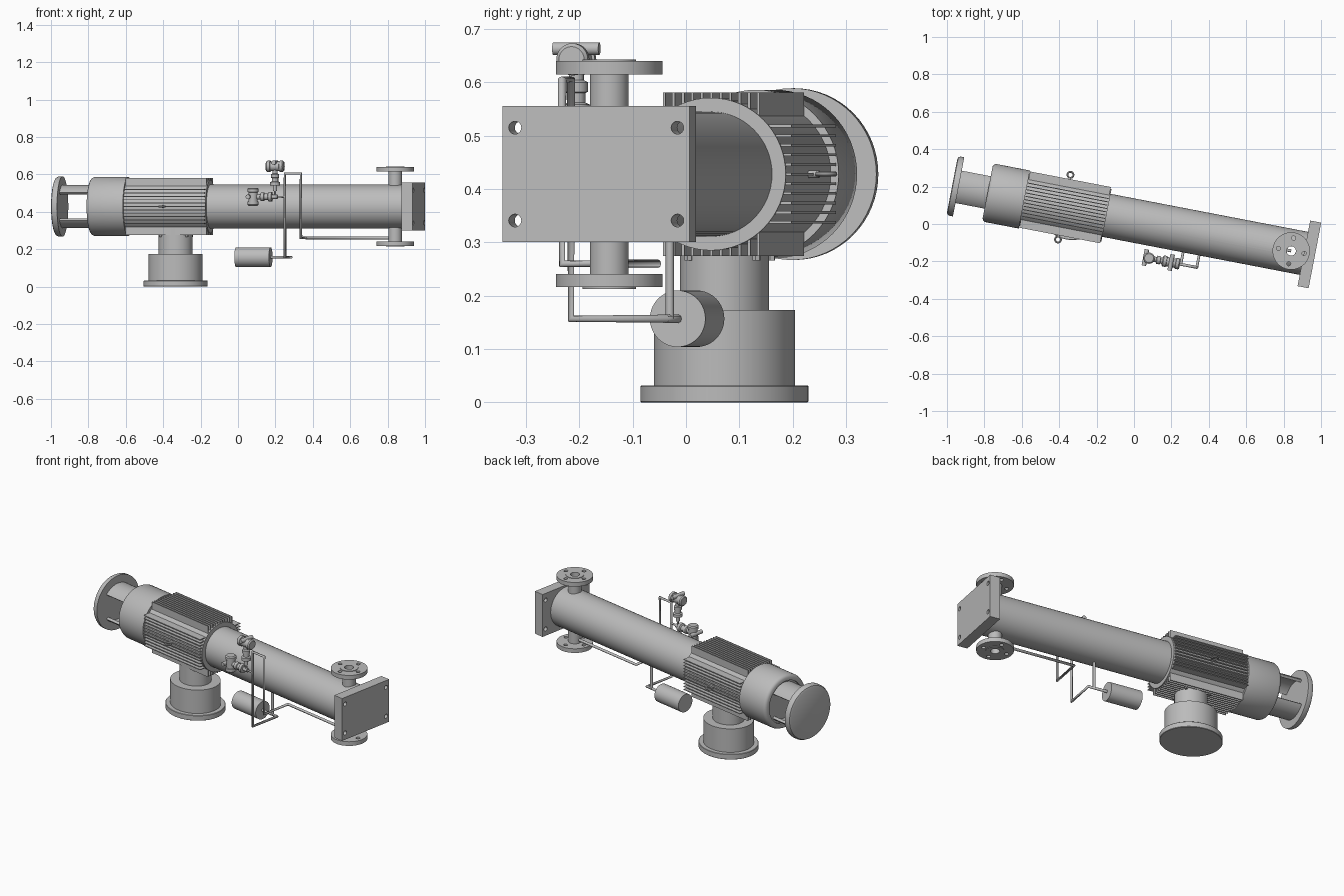
import bpy, bmesh, math
from mathutils import Matrix, Vector

cube = bpy.data.objects.get("Cube")
if cube:
    bpy.data.objects.remove(cube)

grey = bpy.data.materials.new("machine grey")
grey.use_nodes = True
COLOUR = (0.5, 0.5, 0.5, 1)
grey.diffuse_color = COLOUR
grey.node_tree.nodes["Principled BSDF"].inputs["Base Color"].default_value = COLOUR

# Machine frame: x runs along the shaft, which is turned a little about z
AXIS_Z = 0.428
FRAME = Matrix.Translation((0, 0.018, AXIS_Z)) @ Matrix.Rotation(math.radians(-10.9), 4, 'Z')
ALONG_X = Matrix.Rotation(math.radians(90), 4, 'Y')
ALONG_Y = Matrix.Rotation(math.radians(-90), 4, 'X')


def at(x, y, z):
    return Matrix.Translation((x, y, z))


def finish(name, bm, smooth=True, local=Matrix()):
    bmesh.ops.recalc_face_normals(bm, faces=bm.faces)
    mesh = bpy.data.meshes.new(name)
    bm.to_mesh(mesh)
    bm.free()
    obj = bpy.data.objects.new(name, mesh)
    bpy.context.collection.objects.link(obj)
    obj.matrix_world = FRAME @ local
    mesh.materials.append(grey)
    if smooth:
        bpy.ops.object.select_all(action='DESELECT')
        obj.select_set(True)
        bpy.context.view_layer.objects.active = obj
        bpy.ops.object.shade_smooth_by_angle(angle=math.radians(35))
    return obj


def lathe(name, profile, local=Matrix(), sides=48, start=0, sweep=math.tau, closed=False):
    """Turn (radius, height) points about the local z axis."""
    bm = bmesh.new()
    pts = [bm.verts.new((r, 0, h)) for r, h in profile]
    edges = [bm.edges.new(p) for p in zip(pts, pts[1:])]
    if closed:
        edges.append(bm.edges.new((pts[-1], pts[0])))
    bmesh.ops.rotate(bm, verts=pts, matrix=Matrix.Rotation(start, 3, 'Z'))
    bmesh.ops.spin(bm, geom=pts + edges, axis=(0, 0, 1), cent=(0, 0, 0),
                   angle=sweep, steps=sides)
    bmesh.ops.remove_doubles(bm, verts=bm.verts, dist=1e-5)
    if sweep < math.tau:
        bmesh.ops.holes_fill(bm, edges=[e for e in bm.edges if e.is_boundary])
    return finish(name, bm, True, local)


def rod(name, radius, low, high, local=Matrix(), sides=32):
    return lathe(name, [(0, low), (radius, low), (radius, high), (0, high)], local, sides)


def boxes(name, items):
    bm = bmesh.new()
    for centre, size in items:
        bmesh.ops.create_cube(bm, size=1, matrix=at(*centre) @ Matrix.Diagonal((*size, 1)))
    return finish(name, bm, False)


def drill(obj, centres, radius, turn=Matrix()):
    """Cut round through holes with one temporary cutter."""
    bm = bmesh.new()
    for c in centres:
        bmesh.ops.create_cone(bm, cap_ends=True, segments=24, radius1=radius, radius2=radius,
                              depth=2 if len(centres) == 1 else 0.2, matrix=at(*c) @ turn)
    cutter = finish("cutter", bm, False)
    cutter.hide_render = True
    mod = obj.modifiers.new("holes", 'BOOLEAN')
    mod.operation, mod.object, mod.solver = 'DIFFERENCE', cutter, 'EXACT'
    bpy.ops.object.select_all(action='DESELECT')
    bpy.context.view_layer.objects.active = obj
    obj.select_set(True)
    bpy.ops.object.modifier_apply(modifier=mod.name)
    bpy.data.objects.remove(cutter)


def pipe(name, points, radius=0.008):
    """Square-cornered pipe run: a poly curve with a round bevel."""
    curve = bpy.data.curves.new(name, 'CURVE')
    curve.dimensions = '3D'
    curve.bevel_depth, curve.bevel_resolution, curve.use_fill_caps = radius, 3, True
    spline = curve.splines.new('POLY')
    spline.points.add(len(points) - 1)
    for p, co in zip(spline.points, points):
        p.co = (co[0], co[1], co[2] - AXIS_Z, 1)
    curve.materials.append(grey)
    obj = bpy.data.objects.new(name, curve)
    bpy.context.collection.objects.link(obj)
    obj.matrix_world = FRAME


# Main barrel, open along the nozzle bore
barrel = rod("barrel", 0.117, -0.16, 0.93, ALONG_X, 64)
NOZZLE = 0.856
drill(barrel, [(NOZZLE, 0, 0)], 0.025)

# End plate with four bolt holes
plate = boxes("end_plate", [((0.955, 0, 0), (0.06, 0.357, 0.255))])
drill(plate, [(0.955, y, z) for y in (-0.155, 0.155) for z in (-0.087, 0.087)], 0.012, ALONG_X)

# Upper and lower flanged nozzles
for name, side in (("upper", 1), ("lower", -1)):
    flip = at(NOZZLE, 0, 0) @ Matrix.Diagonal((1, 1, side, 1))
    lathe(name + "_nozzle", [(0.025, 0.1), (0.0365, 0.1), (0.0365, 0.19), (0.025, 0.19)],
          flip, 32, closed=True)
    flange = lathe(name + "_flange", [(0.025, 0.187), (0.1, 0.187), (0.1, 0.212), (0.05, 0.212),
                                      (0.05, 0.215), (0.025, 0.215)], flip, 48, closed=True)
    # holes are cut in the flange's own space, which shares the machine frame
    drill(flange, [(NOZZLE + 0.07 * math.cos(a), 0.07 * math.sin(a), side * 0.2)
                   for a in (0, math.pi / 2, math.pi, -math.pi / 2)], 0.011)

# Motor core, cooling fins on four sides, and fan cover
rod("motor_core", 0.143, -0.6, -0.15, ALONG_X, 64)
FIN_LENGTH, FIN_MID, FIN_SPAN = 0.44, -0.375, 0.306
steps = [0.018 * i for i in range(-5, 6)]
boxes("upright_fins", [((FIN_MID, o, 0), (FIN_LENGTH, 0.005, FIN_SPAN)) for o in steps])
boxes("level_fins", [((FIN_MID, 0, o), (FIN_LENGTH, FIN_SPAN, 0.005)) for o in steps])
lathe("fan_cover", [(0, -0.785), (0.125, -0.785), (0.125, -0.797), (0.143, -0.797), (0.153, -0.791),
                    (0.158, -0.78), (0.158, -0.597), (0, -0.597)], ALONG_X, 64)

# Lantern arms between fan cover and end disc
for name, centre in (("upper", math.pi), ("lower", 0)):
    half = math.radians(50)
    lathe(name + "_lantern_arm", [(0.1, -0.96), (0.115, -0.96), (0.115, -0.78), (0.1, -0.78)],
          ALONG_X, 24, centre - half, 2 * half, True)
lathe("end_disc", [(0, -0.99), (0.145, -0.99), (0.155, -0.986), (0.161, -0.975),
                   (0.161, -0.955), (0, -0.955)], ALONG_X, 64)

# Lifting eyes on the motor sides
for name, side in (("left", 1), ("right", -1)):
    ring = [(0.016 + 0.005 * math.cos(a), 0.005 * math.sin(a))
            for a in (i * math.tau / 10 for i in range(10))]
    lathe(name + "_lifting_eye", ring, at(-0.38, side * 0.176, 0), 24, closed=True)
    rod(name + "_eye_shank", 0.007, 0.14, 0.163, at(-0.38, 0, 0) @ Matrix.Rotation(
        math.radians(-90 * side), 4, 'X'), 12)

# Stepped pedestal, slightly longer along the shaft
lathe("pedestal", [(0, 0), (0.155, 0), (0.157, 0.002), (0.157, 0.03), (0.155, 0.032), (0.132, 0.032),
                   (0.132, 0.173), (0.083, 0.173), (0.083, 0.31), (0, 0.31)],
      at(-0.338, -0.01, -AXIS_Z) @ Matrix.Diagonal((1.09, 1, 1, 1)), 64)
for i, (x, y) in enumerate([(x, y) for x in (-0.41, -0.265) for y in (-0.065, 0.065)]):
    rod(f"foot_bolt_{i + 1}", 0.008, -0.162, -0.13, at(x, y, 0), 6)

# Small bore pipework from the lower nozzle round to the tank
OUT, NEAR, FAR = -0.182, 0.29, 0.377
pipe("sample_pipe", [(NOZZLE, 0, 0.26), (FAR, 0, 0.26), (FAR, OUT, 0.26), (FAR, OUT, 0.605),
                     (NEAR, OUT, 0.605), (NEAR, OUT, 0.157), (NEAR, 0, 0.157), (0.16, 0, 0.157)])
pipe("tank_riser", [(0.255, 0, 0.157), (0.255, 0, 0.33)])
pipe("instrument_branch", [(NEAR, OUT, 0.48), (0.237, OUT, 0.48), (0.237, OUT, 0.52)], 0.006)
rod("tank", 0.053, -0.01, 0.178, at(0, 0, 0.157 - AXIS_Z) @ ALONG_X, 40)


# Transmitters: stem, collar and a two-ended round housing
def transmitter(name, base):
    lathe(name + "_stem", [(0, 0), (0.011, 0), (0.011, 0.03), (0.026, 0.03), (0.026, 0.048),
                           (0.017, 0.052), (0.017, 0.07), (0.022, 0.072), (0.022, 0.09),
                           (0.014, 0.094), (0.014, 0.12), (0, 0.12)], base, 24)
    head = base @ at(0, 0, 0.133)
    lathe(name + "_housing", [(0, -0.048), (0.024, -0.048), (0.03, -0.042), (0.03, -0.026),
                              (0.025, -0.024), (0.025, 0.024), (0.03, 0.026), (0.03, 0.042),
                              (0.024, 0.048), (0, 0.048)], head @ ALONG_X, 28)
    rod(name + "_cable_entry", 0.012, -0.044, 0.044, head @ at(0, 0, 0.02) @ ALONG_Y, 16)


transmitter("upper_transmitter", at(0.237, OUT, 0.51 - AXIS_Z))
transmitter("side_transmitter", at(0.25, OUT, 0.48 - AXIS_Z)
            @ Matrix.Rotation(math.radians(-90), 4, 'Y'))
